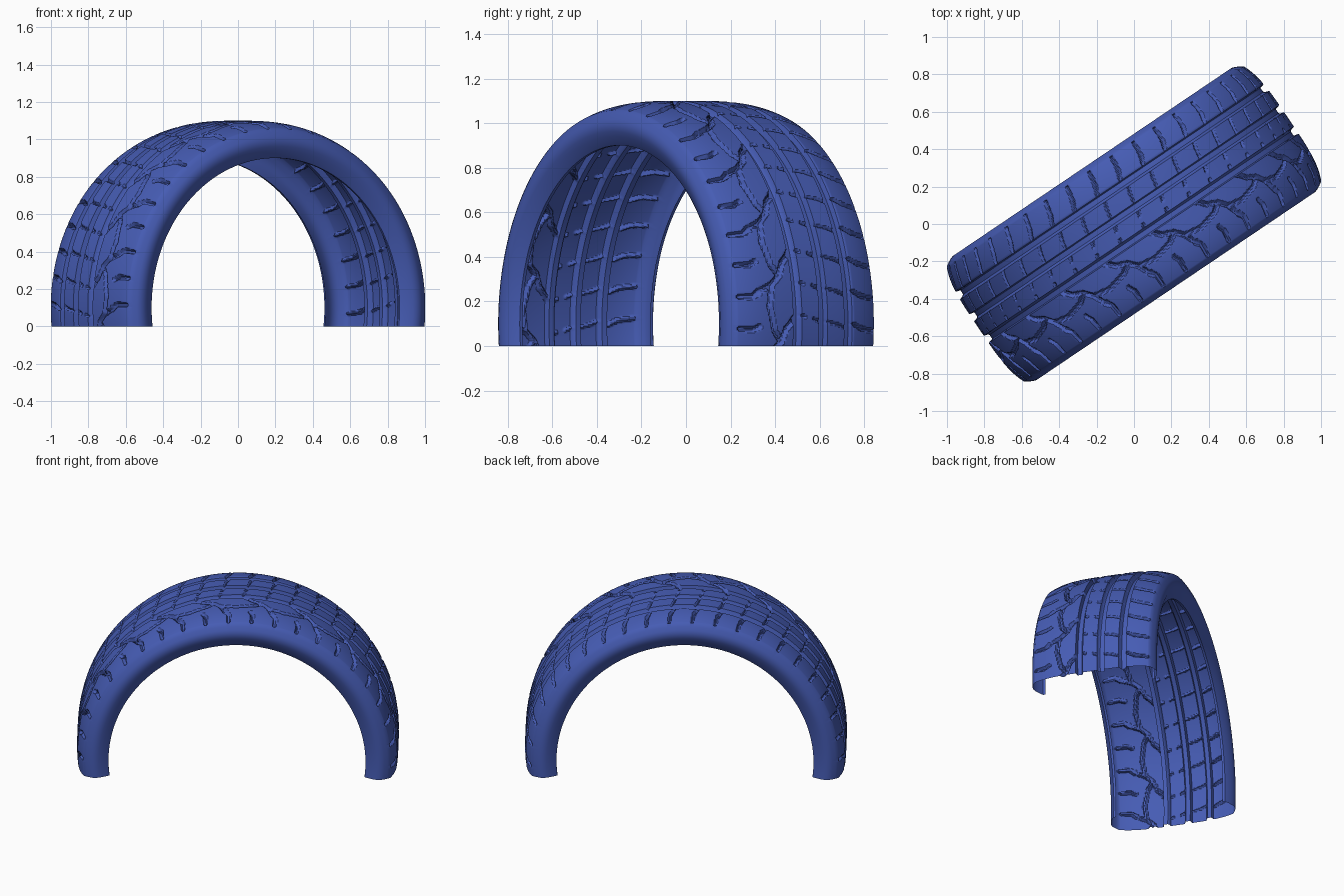
import bpy, bmesh, math
from mathutils import Vector

if "Cube" in bpy.data.objects:
    bpy.data.objects.remove(bpy.data.objects["Cube"])

PERIOD, STEPS = 0.30, 48          # angle of one tread repeat, rows in it
EDGE, COLS = 0.37, 112            # half width of the tread, columns across it
TURN = math.radians(34)
CENTRE_Z = 0.1

# Sidewall from the bead lip up to the shoulder: (across, radius)
SIDE = [(.345, .80), (.36, .80), (.372, .816), (.385, .84), (.396, .862),
        (.40, .88), (.40, .90), (.394, .917), (.383, .938)]

# Tread cuts in one repeat: (half width, depth, points as (around, across))
cuts = []


def cut(half, depth, *points):
    cuts.extend((half, depth, Vector(a), Vector(b)) for a, b in zip(points, points[1:]))


# Straight grooves around the tyre
for t in (-.07, .07, .21):
    cut(.019, .028, (-.1, t), (.4, t))

# Sweeping groove that turns out to the front shoulder
cut(.010, .020, (0, -.085), (.05, -.13), (.11, -.155), (.15, -.20), (.18, -.27), (.20, -.29), (.20, -.35))
cut(.010, .020, (.15, -.20), (.25, -.215), (.36, -.19), (.41, -.155))

# Slots that repeat twice in each period
for s in (.05, .20):
    cut(.009, .018, (s, -.355), (s + .004, -.30), (s - .012, -.265))
    cut(.008, .018, (s + .01, .36), (s, .29), (s - .02, .245))
    cut(.005, .014, (s - .02, .245), (s - .03, .21))
    cut(.006, .014, (s, .20), (s - .02, .15))
    cut(.005, .012, (s - .02, .15), (s - .035, .08))
    cut(.006, .014, (s - .03, .06), (s - .045, .02))
    cut(.006, .014, (s - .055, -.03), (s - .065, -.06))


def groove_depth(s, t):
    """Depth of the deepest cut at a place in the repeating tile."""
    deepest = 0
    for half, depth, a, b in cuts:
        for shift in (-PERIOD, 0, PERIOD):
            p = Vector((s + shift, t))
            d = b - a
            k = max(0, min(1, (p - a).dot(d) / d.length_squared))
            gap = (p - a - d * k).length
            wall = max(0, min(1, (half + .003 - gap) / .006))
            deepest = max(deepest, wall * depth)
    return deepest


def crown(t):
    return 1 - .042 * (abs(t) / EDGE) ** 4


# One repeat of the tread section, sidewalls included
across = [EDGE * (2 * j / COLS - 1) for j in range(COLS + 1)]
tile = []
for i in range(STEPS):
    tread = [(t, crown(t) - groove_depth(PERIOD * i / STEPS, t)) for t in across]
    tile.append([(-t, r) for t, r in SIDE] + tread + SIDE[::-1])

# Sweep the section over the arch
start = math.pi + .135
rows = int((math.pi + .27) * STEPS / PERIOD) + 1
bm = bmesh.new()
grid = []
for i in range(rows + 1):
    phi = start - PERIOD * i / STEPS
    ring = []
    for t, r in tile[(i - 40) % STEPS]:
        u = r * math.cos(phi)
        ring.append(bm.verts.new((u * math.cos(TURN) - t * math.sin(TURN),
                                  u * math.sin(TURN) + t * math.cos(TURN),
                                  CENTRE_Z + r * math.sin(phi))))
    grid.append(ring)
for low, high in zip(grid, grid[1:]):
    for j in range(len(low) - 1):
        bm.faces.new((low[j], high[j], high[j + 1], low[j + 1]))

# Cut the ends level with the ground
bmesh.ops.bisect_plane(bm, geom=bm.verts[:] + bm.edges[:] + bm.faces[:],
                       plane_co=(0, 0, 0), plane_no=(0, 0, 1), clear_inner=True)
mesh = bpy.data.meshes.new("half_tyre")
bm.to_mesh(mesh)
bm.free()
tyre = bpy.data.objects.new("half_tyre", mesh)
bpy.context.collection.objects.link(tyre)

# Blue rubber
blue = bpy.data.materials.new("blue")
blue.use_nodes = True
colour = (.061, .107, .456, 1)
blue.diffuse_color = colour
blue.node_tree.nodes["Principled BSDF"].inputs["Base Color"].default_value = colour
mesh.materials.append(blue)

bpy.ops.object.select_all(action='DESELECT')
tyre.select_set(True)
bpy.context.view_layer.objects.active = tyre
bpy.ops.object.shade_smooth_by_angle(angle=math.radians(35))
